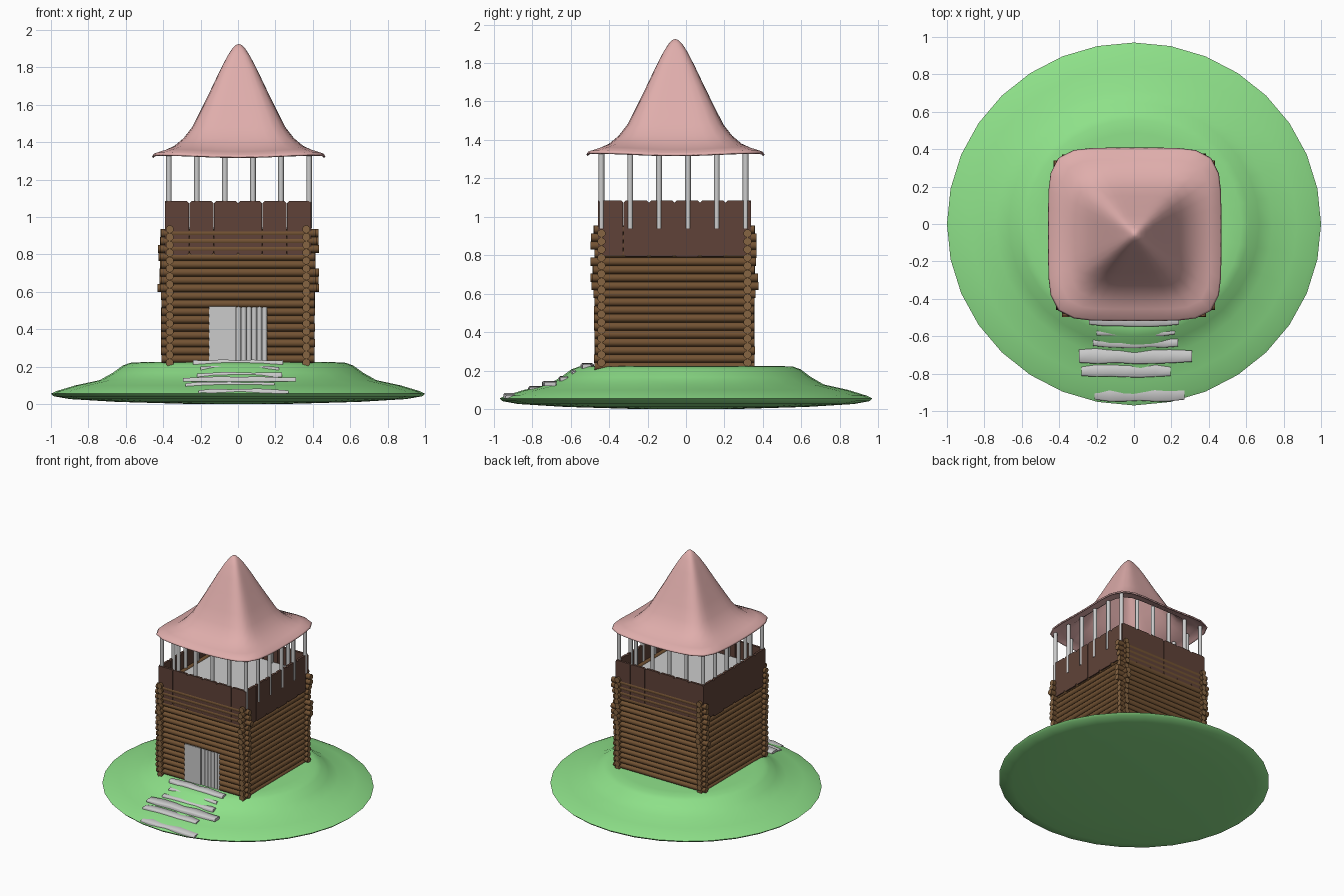
import bpy, bmesh, math, random
from mathutils import Matrix, Vector

if "Cube" in bpy.data.objects:
    bpy.data.objects.remove(bpy.data.objects["Cube"])

random.seed(4)
CY = -0.06                 # tower centre in y
HX, HY = 0.365, 0.38       # half spacing of the log walls


def material(name, rgb):
    m = bpy.data.materials.new(name)
    m.diffuse_color = (*rgb, 1)
    m.use_nodes = True
    m.node_tree.nodes["Principled BSDF"].inputs["Base Color"].default_value = m.diffuse_color
    return m


GRASS = material("grass", (0.27, 0.75, 0.25))
ROOF = material("roof_pink", (0.74, 0.42, 0.41))
LOG = material("log_wood", (0.17, 0.085, 0.033))
LOG_END = material("log_end_wood", (0.24, 0.13, 0.055))
BOARD = material("board_wood", (0.115, 0.055, 0.04))


def finish(bm, name, mats=(), smooth=None):
    bmesh.ops.recalc_face_normals(bm, faces=bm.faces)
    me = bpy.data.meshes.new(name)
    bm.to_mesh(me)
    bm.free()
    ob = bpy.data.objects.new(name, me)
    bpy.context.collection.objects.link(ob)
    for m in mats:
        me.materials.append(m)
    if smooth:
        bpy.ops.object.select_all(action='DESELECT')
        ob.select_set(True)
        bpy.context.view_layer.objects.active = ob
        bpy.ops.object.shade_smooth_by_angle(angle=math.radians(smooth))
    return ob


def cylinder(bm, a, b, r, n=10, end_mat=0):
    a, b = Vector(a), Vector(b)
    d = b - a
    mat = Matrix.Translation((a + b) / 2) @ d.to_track_quat('Z', 'Y').to_matrix().to_4x4()
    vs = bmesh.ops.create_cone(bm, cap_ends=True, segments=n, radius1=r, radius2=r,
                               depth=d.length, matrix=mat)['verts']
    for f in {f for v in vs for f in v.link_faces}:
        if len(f.verts) == n:
            f.material_index = end_mat


def box(bm, lo, hi):
    lo, hi = Vector(lo), Vector(hi)
    mat = Matrix.Translation((lo + hi) / 2) @ Matrix.Diagonal((*(hi - lo), 1))
    return bmesh.ops.create_cube(bm, size=1, matrix=mat)['verts']


def loft(bm, rings):
    loops = [[bm.verts.new(p) for p in r] for r in rings]
    for a, b in zip(loops, loops[1:]):
        for i in range(len(a)):
            j = (i + 1) % len(a)
            bm.faces.new((a[i], a[j], b[j], b[i]))
    return loops


# grassy mound, lathed from a profile
profile = [(0.3, 0.002), (0.65, 0.012), (0.9, 0.027), (0.985, 0.042), (1.0, 0.056), (0.97, 0.07),
           (0.87, 0.1), (0.74, 0.128), (0.67, 0.167), (0.615, 0.207), (0.575, 0.221), (0.5, 0.225)]
bm = bmesh.new()
loops = loft(bm, [[(r * math.cos(i * math.tau / 32), 0.97 * r * math.sin(i * math.tau / 32), z)
                   for i in range(32)] for r, z in profile])
for loop, z in ((loops[0], 0.0), (loops[-1], 0.226)):
    tip = bm.verts.new((0, 0, z))
    for i in range(32):
        bm.faces.new((loop[i], loop[(i + 1) % 32], tip))
finish(bm, "grass_mound", [GRASS], 40)

# log walls: alternate courses cross at the corners, the front ones split at the door
bm = bmesh.new()
PITCH, R = 0.042, 0.0215


def overhang(z):
    return random.uniform(0.045, 0.068) if z > 0.58 else random.uniform(0.043, 0.048)


for k in range(17):
    z = 0.242 + k * PITCH
    for s in (-1, 1):
        y = CY + s * HY
        x0, x1 = -HX - overhang(z), HX + overhang(z)
        if s < 0 and z < 0.52:
            cylinder(bm, (x0, y, z), (-0.15, y, z), R, end_mat=1)
            cylinder(bm, (0.155, y, z), (x1, y, z), R, end_mat=1)
        else:
            cylinder(bm, (x0, y, z), (x1, y, z), R, end_mat=1)
        zs = z + PITCH / 2
        y0, y1 = CY - HY - overhang(zs) + 0.01, CY + HY + overhang(zs) - 0.01
        cylinder(bm, (s * HX, y0, zs), (s * HX, y1, zs), R, end_mat=1)
for s in (-1, 1):          # bottom side logs sunk into the mound
    cylinder(bm, (s * HX, CY - HY - 0.035, 0.222), (s * HX, CY + HY + 0.035, 0.222), R, end_mat=1)
finish(bm, "log_walls", [LOG, LOG_END], 50)

# parapet boards with clipped corners
bm = bmesh.new()


def board(origin, along, out, u0, u1):
    z0, z1, c = 0.785 + random.uniform(0, 0.014), 1.085, 0.011
    pts = [(u0 + c, z0), (u1 - c, z0), (u1, z0 + c), (u1, z1 - c),
           (u1 - c, z1), (u0 + c, z1), (u0, z1 - c), (u0, z0 + c)]
    f = bm.faces.new([bm.verts.new(origin + along * u + Vector((0, 0, z))) for u, z in pts])
    ext = bmesh.ops.extrude_face_region(bm, geom=[f])['geom']
    bmesh.ops.translate(bm, vec=out * -0.018,
                        verts=[g for g in ext if isinstance(g, bmesh.types.BMVert)])


BX, BY, N = 0.39, 0.398, 6
for s in (-1, 1):
    for i in range(N):
        a, b = -1 + 2 * i / N, -1 + 2 * (i + 1) / N
        board(Vector((0, CY + s * BY, 0)), Vector((1, 0, 0)), Vector((0, s, 0)),
              a * BX + 0.001, b * BX - 0.001)
        board(Vector((s * BX, CY, 0)), Vector((0, 1, 0)), Vector((s, 0, 0)),
              a * BY + 0.001, b * BY - 0.001)
finish(bm, "parapet_boards", [BOARD])

# lookout floor
bm = bmesh.new()
box(bm, (-HX, CY - HY, 0.92), (HX, CY + HY, 0.945))
finish(bm, "lookout_floor")

# roof posts, six on each side
bm = bmesh.new()
for i in range(6):
    for j in range(6):
        if i in (0, 5) or j in (0, 5):
            x, y = -0.37 + i * 0.15, -0.44 + j * 0.15
            cylinder(bm, (x, y, 0.94), (x, y, 1.345), 0.015, 8)
finish(bm, "roof_posts", (), 50)

# bell-shaped roof: rounded-square rings
bm = bmesh.new()


def rounded_square(r, z, p, lift=0.0, n=40):
    ring = []
    for i in range(n):
        t = i * math.tau / n
        c, s = math.cos(t), math.sin(t)
        k = r / (abs(c) ** p + abs(s) ** p) ** (1 / p)
        corner = abs(math.sin(2 * t)) ** 3
        ring.append((0.004 + k * c, CY + 0.005 + k * s, z + lift * corner))
    return ring


rings = [(0.463, 1.322, 5.5), (0.455, 1.333, 5.5), (0.40, 1.35, 5.5), (0.345, 1.38, 5.5),
         (0.295, 1.422, 5.5), (0.25, 1.48, 5.5), (0.205, 1.568, 5.5), (0.15, 1.68, 5),
         (0.1, 1.785, 4.5), (0.06, 1.862, 3.5), (0.035, 1.9, 2.5), (0.015, 1.92, 2)]
loops = loft(bm, [rounded_square(r, z, p, 0.012 if r > 0.39 else 0) for r, z, p in rings])
tip = bm.verts.new((0.004, CY + 0.005, 1.925))
top = loops[-1]
for i in range(len(top)):
    bm.faces.new((top[i], top[(i + 1) % len(top)], tip))
roof = finish(bm, "roof", [ROOF], 60)
sol = roof.modifiers.new("thickness", 'SOLIDIFY')
sol.thickness, sol.offset = 0.01, -1

# double door: one flat leaf, one leaf of upright poles
bm = bmesh.new()
box(bm, (-0.155, -0.462, 0.222), (-0.012, -0.437, 0.522))
finish(bm, "door_left_leaf")
bm = bmesh.new()
box(bm, (-0.012, -0.437, 0.222), (0.157, -0.422, 0.52))
for i in range(6):
    x = 0.003 + i * 0.028
    cylinder(bm, (x, -0.441, 0.222), (x, -0.441, 0.522 - 0.004 * (i % 2)), 0.0145, 8)
finish(bm, "door_right_leaf", (), 50)

# rough slab steps: x0, x1, y0, y1, top z
steps = [(-0.24, 0.24, -0.55, -0.48, 0.236), (-0.2, 0.22, -0.6, -0.555, 0.202),
         (-0.22, 0.235, -0.662, -0.608, 0.17), (-0.295, 0.31, -0.745, -0.668, 0.145),
         (-0.28, 0.195, -0.82, -0.75, 0.117), (-0.21, 0.27, -0.945, -0.855, 0.08)]
for n, (x0, x1, y0, y1, z) in enumerate(steps):
    bm = bmesh.new()
    rings = []
    for i in range(7):
        f = i / 6
        e = 0.008 if i in (0, 6) else 0.0
        wob = [random.uniform(-0.005, 0.005) for _ in range(3)]
        a, b, t = y0 + e + wob[0], y1 - e + wob[1], z - e / 2 + wob[2] * 0.7
        x, low, c = x0 + (x1 - x0) * f, z - 0.024, 0.006
        rings.append([(x, a, low), (x, a, t - c), (x, a + c, t),
                      (x, b - c, t), (x, b, t - c), (x, b, low)])
    loops = loft(bm, rings)
    bm.faces.new(loops[0])
    bm.faces.new(loops[-1])
    finish(bm, f"step_{n + 1}", (), 50)
